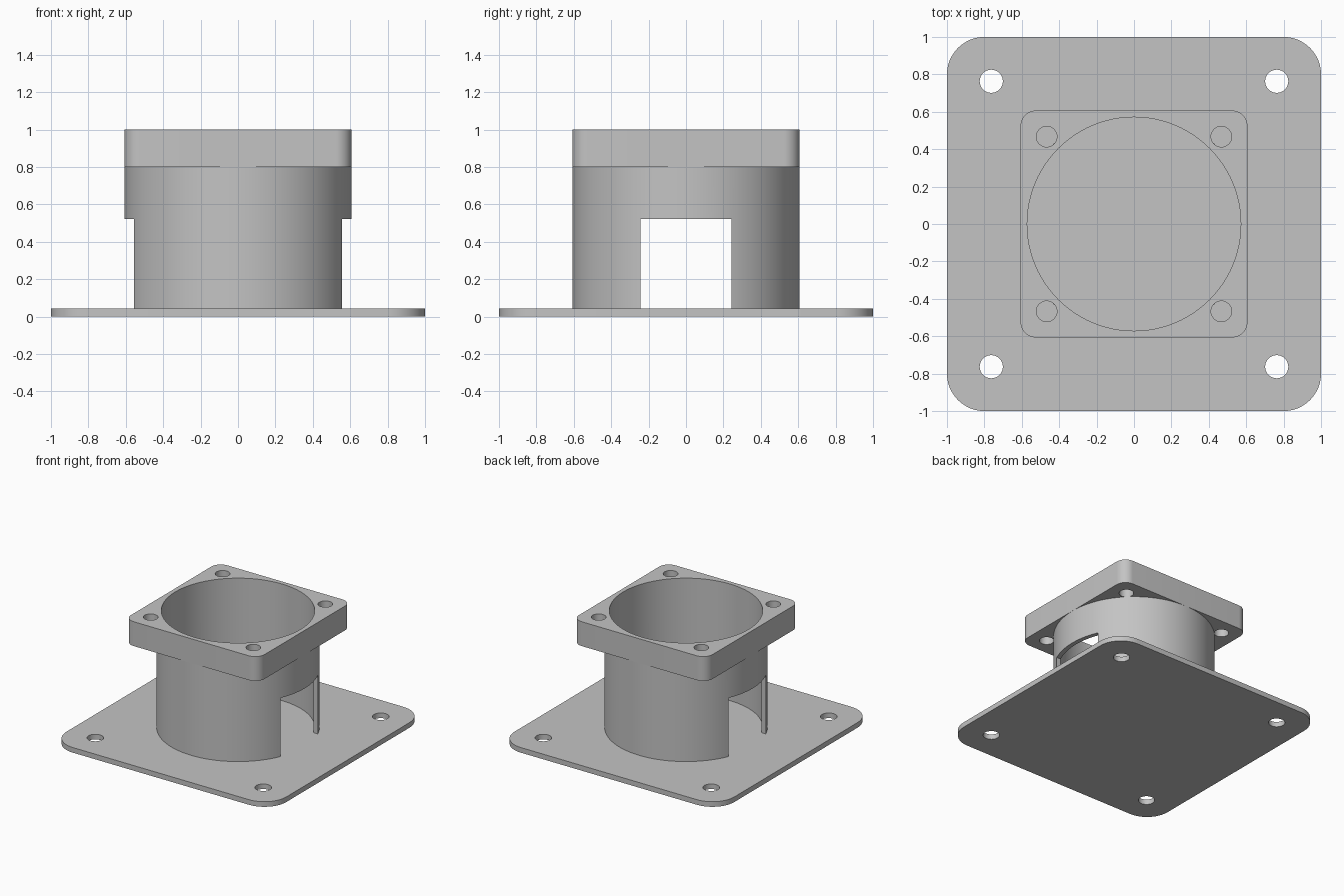
import bpy, bmesh
from math import cos, sin, pi, radians

default = bpy.data.objects.get("Cube")
if default:
    bpy.data.objects.remove(default, do_unlink=True)

grey = bpy.data.materials.new("plain_grey")
grey.use_nodes = True
colour = (0.55, 0.55, 0.55, 1)
grey.diffuse_color = colour
grey.node_tree.nodes["Principled BSDF"].inputs["Base Color"].default_value = colour


def circle(r, cx=0, cy=0, n=96):
    return [(cx + r * cos(2 * pi * i / n), cy + r * sin(2 * pi * i / n)) for i in range(n)]


def rounded_square(half, r, n=12):
    c = half - r
    points = []
    for k, (sx, sy) in enumerate([(1, 1), (-1, 1), (-1, -1), (1, -1)]):
        for i in range(n + 1):
            a = (k + i / n) * pi / 2
            points.append((sx * c + r * cos(a), sy * c + r * sin(a)))
    return points


def corner_holes(offset, r):
    return [circle(r, sx * offset, sy * offset, 32) for sx in (-1, 1) for sy in (-1, 1)]


def select_only(ob):
    bpy.ops.object.select_all(action='DESELECT')
    ob.select_set(True)
    bpy.context.view_layer.objects.active = ob


def extruded(name, outlines, z0, z1):
    """Solid from an outer outline and its holes, between two heights."""
    curve = bpy.data.curves.new(name, 'CURVE')
    curve.dimensions = '2D'
    curve.fill_mode = 'BOTH'
    curve.extrude = (z1 - z0) / 2
    for outline in outlines:
        spline = curve.splines.new('POLY')
        spline.points.add(len(outline) - 1)
        for p, (x, y) in zip(spline.points, outline):
            p.co = (x, y, 0, 1)
        spline.use_cyclic_u = True
    ob = bpy.data.objects.new(name, curve)
    bpy.context.collection.objects.link(ob)
    select_only(ob)
    bpy.ops.object.convert(target='MESH')
    ob = bpy.context.object
    # Weld caps to walls and place at height
    bm = bmesh.new()
    bm.from_mesh(ob.data)
    bmesh.ops.remove_doubles(bm, verts=bm.verts, dist=0.0001)
    bmesh.ops.translate(bm, verts=bm.verts, vec=(0, 0, (z0 + z1) / 2))
    bmesh.ops.recalc_face_normals(bm, faces=bm.faces)
    bm.to_mesh(ob.data)
    bm.free()
    ob.data.materials.clear()
    ob.data.materials.append(grey)
    return ob


# Base plate, tube and square flange
plate = extruded("base_plate", [rounded_square(1, 0.2)] + corner_holes(0.763, 0.062), 0, 0.042)
tube = extruded("tube", [circle(0.607), circle(0.571)], 0.042, 0.8)
flange = extruded("top_flange", [rounded_square(0.607, 0.085), circle(0.571)]
                  + corner_holes(0.467, 0.055), 0.8, 1)

# Opening through both sides of the tube
w = 0.243
cutter = extruded("opening_cutter", [[(-1, -w), (1, -w), (1, w), (-1, w)]], -0.1, 0.523)
cutter.hide_render = True
cut = tube.modifiers.new("opening", 'BOOLEAN')
cut.operation = 'DIFFERENCE'
cut.solver = 'EXACT'
cut.object = cutter
select_only(tube)
bpy.ops.object.modifier_apply(modifier=cut.name)
bpy.data.objects.remove(cutter, do_unlink=True)

for ob in (plate, tube, flange):
    select_only(ob)
    bpy.ops.object.shade_smooth_by_angle(angle=radians(30))
